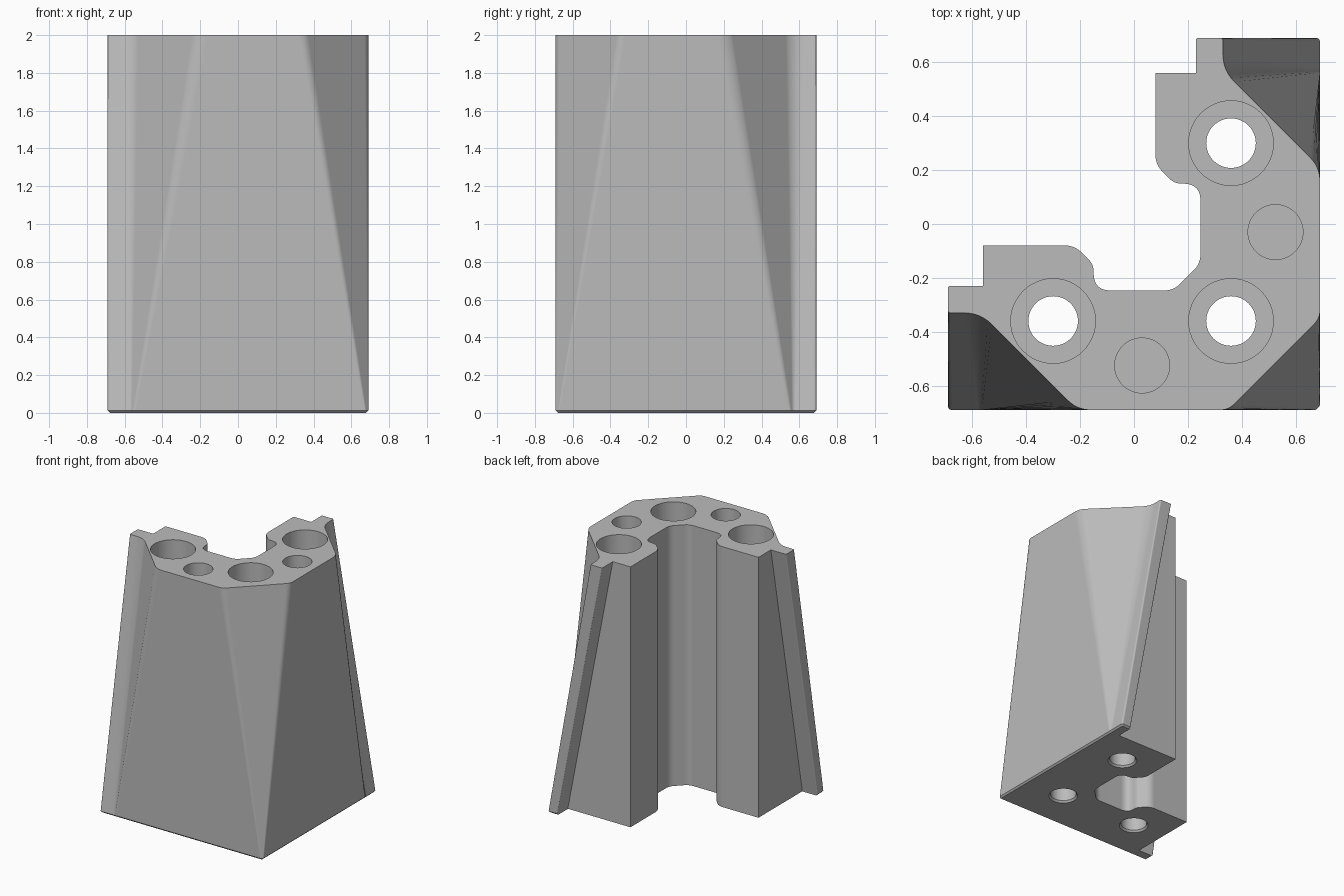
import bpy
import bmesh
import math
from mathutils import Vector

cube = bpy.data.objects.get("Cube")
if cube:
    bpy.data.objects.remove(cube, do_unlink=True)

grey = bpy.data.materials.new("plain grey")
grey.use_nodes = True
colour = (0.5, 0.5, 0.5, 1)
grey.diffuse_color = colour
grey.node_tree.nodes["Principled BSDF"].inputs["Base Color"].default_value = colour

HEIGHT = 2.0
EDGE = 0.678  # outline limit under the bottom edge chamfer

# Half outline: top corner, bottom corner, rounding at top, rounding at bottom
half = [
    ((0.146, -0.247), (0.146, -0.247), 0.035, 0.035),
    ((-0.15, -0.247), (-0.15, -0.247), 0.065, 0.065),
    ((-0.15, -0.15), (-0.15, -0.15), 0.025, 0.025),
    ((-0.22, -0.08), (-0.22, -0.08), 0.035, 0.035),
    ((-0.56, -0.08), (-0.56, -0.08), 0, 0),
    ((-0.56, -0.23), (-0.56, -0.61), 0, 0),
    ((-0.69, -0.23), (-0.69, -0.61), 0.008, 0.008),
    ((-0.69, -0.33), (-0.69, -0.69), 0.01, 0.015),
    ((-0.57, -0.33), (-0.57, -0.69), 0.06, 0.008),
    ((-0.21, -0.69), (-0.55, -0.69), 0.05, 0.008),
    ((0.35, -0.69), (0.675, -0.69), 0.03, 0.005),
]


def flip(p):
    return (-p[1], -p[0])


corners = half + [(flip(t), flip(b), rt, rb) for t, b, rt, rb in reversed(half)]


def outline(level):
    """Closed outline with eased corners; level 0 is the top, 1 the bottom."""
    pts = []
    count = len(corners)
    for i, corner in enumerate(corners):
        p = Vector(corner[level])
        d = corner[2 + level]
        if d == 0:
            pts.append(p)
            continue
        a = p + (Vector(corners[i - 1][level]) - p).normalized() * d
        b = p + (Vector(corners[(i + 1) % count][level]) - p).normalized() * d
        steps = 6
        for k in range(steps + 1):
            t = k / steps
            pts.append(a * (1 - t) ** 2 + p * 2 * t * (1 - t) + b * t * t)
    return pts


def loft(name, rings):
    """Skin a stack of equal rings of 3D points and cap both ends."""
    bm = bmesh.new()
    loops = [[bm.verts.new(p) for p in ring] for ring in rings]
    for low, high in zip(loops, loops[1:]):
        n = len(low)
        for i in range(n):
            j = (i + 1) % n
            bm.faces.new((low[i], low[j], high[j], high[i]))
    bm.faces.new(loops[0])
    bm.faces.new(loops[-1])
    bmesh.ops.recalc_face_normals(bm, faces=bm.faces)
    mesh = bpy.data.meshes.new(name)
    bm.to_mesh(mesh)
    bm.free()
    obj = bpy.data.objects.new(name, mesh)
    bpy.context.collection.objects.link(obj)
    mesh.materials.append(grey)
    return obj


def clamp(v):
    return max(-EDGE, min(EDGE, v))


# Tapered corner body with a fine chamfer around the foot
foot = outline(1)
body = loft("corner_block", [
    [(clamp(p.x), clamp(p.y), 0) for p in foot],
    [(p.x, p.y, 0.012) for p in foot],
    [(p.x, p.y, HEIGHT) for p in outline(0)],
])


def bore(x, y, profile):
    """Cut a round stepped hole given by (radius, height) pairs."""
    sides = 48
    rings = [[(x + r * math.cos(math.tau * k / sides),
               y + r * math.sin(math.tau * k / sides), z) for k in range(sides)]
             for r, z in profile]
    cutter = loft("hole_cutter", rings)
    cutter.hide_render = True
    mod = body.modifiers.new("hole", "BOOLEAN")
    mod.operation = "DIFFERENCE"
    mod.solver = "EXACT"
    mod.object = cutter
    bpy.ops.object.modifier_apply(modifier=mod.name)
    bpy.data.objects.remove(cutter, do_unlink=True)


bpy.ops.object.select_all(action="DESELECT")
body.select_set(True)
bpy.context.view_layer.objects.active = body

# Counterbored screw holes, countersunk slightly underneath
screw = [(0.108, -0.005), (0.092, 0.014), (0.092, 0.25), (0.157, 0.25), (0.157, 2.1)]
for x, y in ((-0.3, -0.36), (0.36, -0.36), (0.36, 0.3)):
    bore(x, y, screw)

# Blind round sockets
for x, y in ((0.03, -0.525), (0.525, -0.03)):
    bore(x, y, [(0.102, 1.6), (0.102, 2.1)])

# Smooth the eased corners and keep the hard edges
bpy.ops.object.shade_smooth_by_angle(angle=math.radians(30))
weighted = body.modifiers.new("even_shading", "WEIGHTED_NORMAL")
weighted.keep_sharp = True
